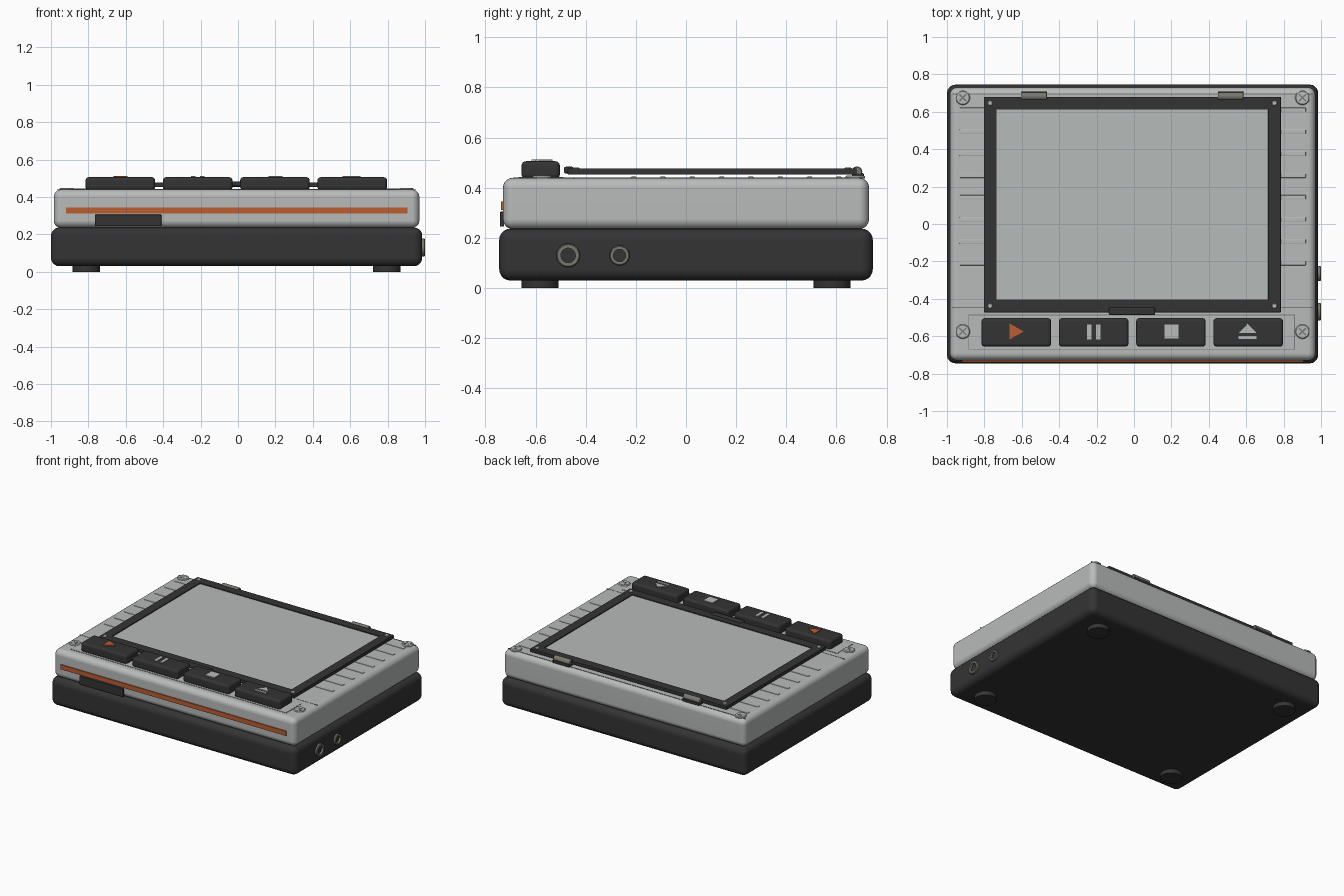
import bpy, bmesh, math
from mathutils import Matrix, Vector

if "Cube" in bpy.data.objects:
    bpy.data.objects.remove(bpy.data.objects["Cube"])

CX = -0.0075  # the case sits slightly off centre because of the jacks


def material(name, r, g, b):
    m = bpy.data.materials.new(name)
    m.use_nodes = True
    m.diffuse_color = (r, g, b, 1)
    bsdf = m.node_tree.nodes["Principled BSDF"]
    bsdf.inputs["Base Color"].default_value = (r, g, b, 1)
    bsdf.inputs["Roughness"].default_value = 0.6
    return m


CHARCOAL = material("charcoal", 0.034, 0.034, 0.034)
SILVER = material("silver", 0.48, 0.5, 0.49)
GLASS = material("pale glass", 0.47, 0.495, 0.485)
ORANGE = material("orange", 0.5, 0.11, 0.03)
STEEL = material("steel", 0.19, 0.185, 0.16)
LINE = material("groove grey", 0.2, 0.205, 0.2)


def finish(name, bm, mat, smooth=True):
    bmesh.ops.recalc_face_normals(bm, faces=bm.faces)
    mesh = bpy.data.meshes.new(name)
    bm.to_mesh(mesh)
    bm.free()
    mesh.materials.append(mat)
    ob = bpy.data.objects.new(name, mesh)
    bpy.context.collection.objects.link(ob)
    if smooth:
        bpy.ops.object.select_all(action="DESELECT")
        ob.select_set(True)
        bpy.context.view_layer.objects.active = ob
        bpy.ops.object.shade_smooth_by_angle(angle=math.radians(35))
        wn = ob.modifiers.new("flat panels", "WEIGHTED_NORMAL")
        wn.keep_sharp = True
    return ob


def box(name, x, y, z, mat, bevel=0, segments=4):
    """Box from (min, max) pairs with optional rounded edges."""
    bm = bmesh.new()
    bmesh.ops.create_cube(bm, size=1)
    for v in bm.verts:
        v.co = Vector([(p[0] + p[1]) / 2 + c * (p[1] - p[0])
                       for p, c in zip((x, y, z), v.co)])
    if bevel:
        bmesh.ops.bevel(bm, geom=bm.edges[:], offset=bevel,
                        segments=segments, profile=0.5, affect="EDGES")
    return finish(name, bm, mat, bool(bevel))


def prism(name, points, z, mat):
    """Flat outline raised between two heights."""
    bm = bmesh.new()
    face = bm.faces.new([bm.verts.new((px, py, z[0])) for px, py in points])
    out = bmesh.ops.extrude_face_region(bm, geom=[face])
    for v in out["geom"]:
        if isinstance(v, bmesh.types.BMVert):
            v.co.z = z[1]
    return finish(name, bm, mat, False)


def lathe(name, profile, centre, mat, axis="Z", steps=32):
    """Spin a closed (radius, height) profile around an axis."""
    bm = bmesh.new()
    vs = [bm.verts.new((r, 0, h)) for r, h in profile]
    es = [bm.edges.new((vs[i - 1], vs[i])) for i in range(len(vs))]
    bmesh.ops.spin(bm, geom=vs + es, cent=(0, 0, 0), axis=(0, 0, 1),
                   angle=math.tau, steps=steps)
    bmesh.ops.remove_doubles(bm, verts=bm.verts, dist=0.0001)
    if axis == "X":
        bmesh.ops.rotate(bm, verts=bm.verts, matrix=Matrix.Rotation(math.pi / 2, 3, "Y"))
    bmesh.ops.translate(bm, verts=bm.verts, vec=centre)
    return finish(name, bm, mat)


def disc(name, r, h, centre, mat, soft=0.005, axis="Z"):
    return lathe(name, [(0, 0), (r, 0), (r, h - soft), (r - soft, h), (0, h)],
                 centre, mat, axis)


# Case halves
box("base_case", (-1, 0.985), (-0.745, 0.745), (0.03, 0.237), CHARCOAL, 0.045, 5)
box("upper_case", (-0.985, 0.97), (-0.73, 0.73), (0.235, 0.44), SILVER, 0.04, 5)

# Feet
for sx, side in ((-1, "right"), (1, "left")):
    for sy, end in ((-1, "front"), (1, "back")):
        disc(f"{end}_{side}_foot", 0.074, 0.035, (CX + sx * 0.803, sy * 0.582, 0), CHARCOAL, 0.002)

# Front stripe and pull tab
box("front_stripe", (-0.92, 0.905), (-0.738, -0.728), (0.312, 0.345), ORANGE)
box("front_tab", (-0.765, -0.41), (-0.742, -0.725), (0.245, 0.305), CHARCOAL, 0.003, 2)

# Side jacks
for i, (y, r) in enumerate(((-0.47, 0.047), (-0.265, 0.04))):
    inner = r * 0.62
    lathe(f"jack_ring_{i + 1}", [(inner, 0), (r, 0), (r, 0.018), (r - 0.004, 0.022), (inner, 0.022)],
          (0.978, y, 0.13), STEEL, "X")

# Corner screws with crossed slots
for sx in (-1, 1):
    for y in (-0.575, 0.675):
        x = CX + sx * 0.908
        disc("corner_screw", 0.039, 0.012, (x, y, 0.436), SILVER)
        for angle in (45, 135):
            slot = box("screw_slot", (-0.026, 0.026), (-0.004, 0.004), (0, 0.001), LINE)
            slot.location = (x, y, 0.448)
            slot.rotation_euler.z = math.radians(angle)

# Side ribs and seam lines
for i in range(8):
    y = 0.61 - i * 0.117
    for sx, side in ((-1, "right"), (1, "left")):
        a, b = CX + sx * 0.75, CX + sx * 0.926
        box(f"{side}_rib_{i + 1}", (min(a, b), max(a, b)), (y - 0.012, y + 0.012),
            (0.436, 0.444), SILVER, 0.003, 2)
for y in (-0.447, 0.695):
    box("seam_line", (CX - 0.96, CX + 0.96), (y - 0.003, y + 0.003), (0.436, 0.441), LINE)

# Key bed with a fine outline
box("key_bed_edge", (-0.885, 0.86), (-0.672, -0.485), (0.436, 0.441), LINE)
box("key_bed", (-0.881, 0.856), (-0.668, -0.489), (0.436, 0.4425), SILVER)

# Window frame with glass
fx, fy = (-0.803, 0.785), (-0.472, 0.68)
rail = 0.068
fz = (0.453, 0.477)
for name, x, y in (("front_rail", fx, (fy[0], fy[0] + rail)),
                   ("back_rail", fx, (fy[1] - rail, fy[1])),
                   ("right_rail", (fx[0], fx[0] + rail), fy),
                   ("left_rail", (fx[1] - rail, fx[1]), fy)):
    box("window_" + name, x, y, fz, CHARCOAL, 0.003, 2)
box("window_glass", (-0.75, 0.735), (-0.42, 0.625), (0.456, 0.47), GLASS)
for x in (fx[0] + 0.034, fx[1] - 0.034):
    for y in (fy[0] + 0.034, fy[1] - 0.034):
        disc("frame_screw", 0.014, 0.008, (x, y, 0.473), SILVER, 0.003)

# Hinges and latch
for x, side in ((-0.533, "right"), (0.517, "left")):
    disc(f"{side}_hinge_barrel", 0.021, 0.135, (x - 0.0675, 0.682, 0.464), STEEL, 0.003, "X")
    box(f"{side}_hinge_leaf", (x - 0.068, x + 0.068), (0.662, 0.709), (0.438, 0.458), CHARCOAL, 0.003, 2)
box("window_latch", (-0.135, 0.112), (-0.487, -0.447), (0.457, 0.484), CHARCOAL, 0.008, 3)

# Keys
top = (0.5, 0.512)
for i, name in enumerate(("play", "pause", "stop", "eject")):
    x = -0.815 + i * 0.4133
    box(name + "_key", (x, x + 0.372), (-0.656, -0.503), (0.436, 0.506), CHARCOAL, 0.018, 4)

# Key symbols
prism("play_symbol", [(-0.665, -0.617), (-0.59, -0.575), (-0.665, -0.532)], top, ORANGE)
for x in (-0.25, -0.202):
    box("pause_symbol", (x, x + 0.024), (-0.617, -0.537), top, SILVER)
box("stop_symbol", (0.162, 0.237), (-0.612, -0.538), top, SILVER)
prism("eject_symbol", [(0.56, -0.584), (0.656, -0.584), (0.608, -0.533)], top, SILVER)
box("eject_bar", (0.56, 0.656), (-0.616, -0.598), top, SILVER)
